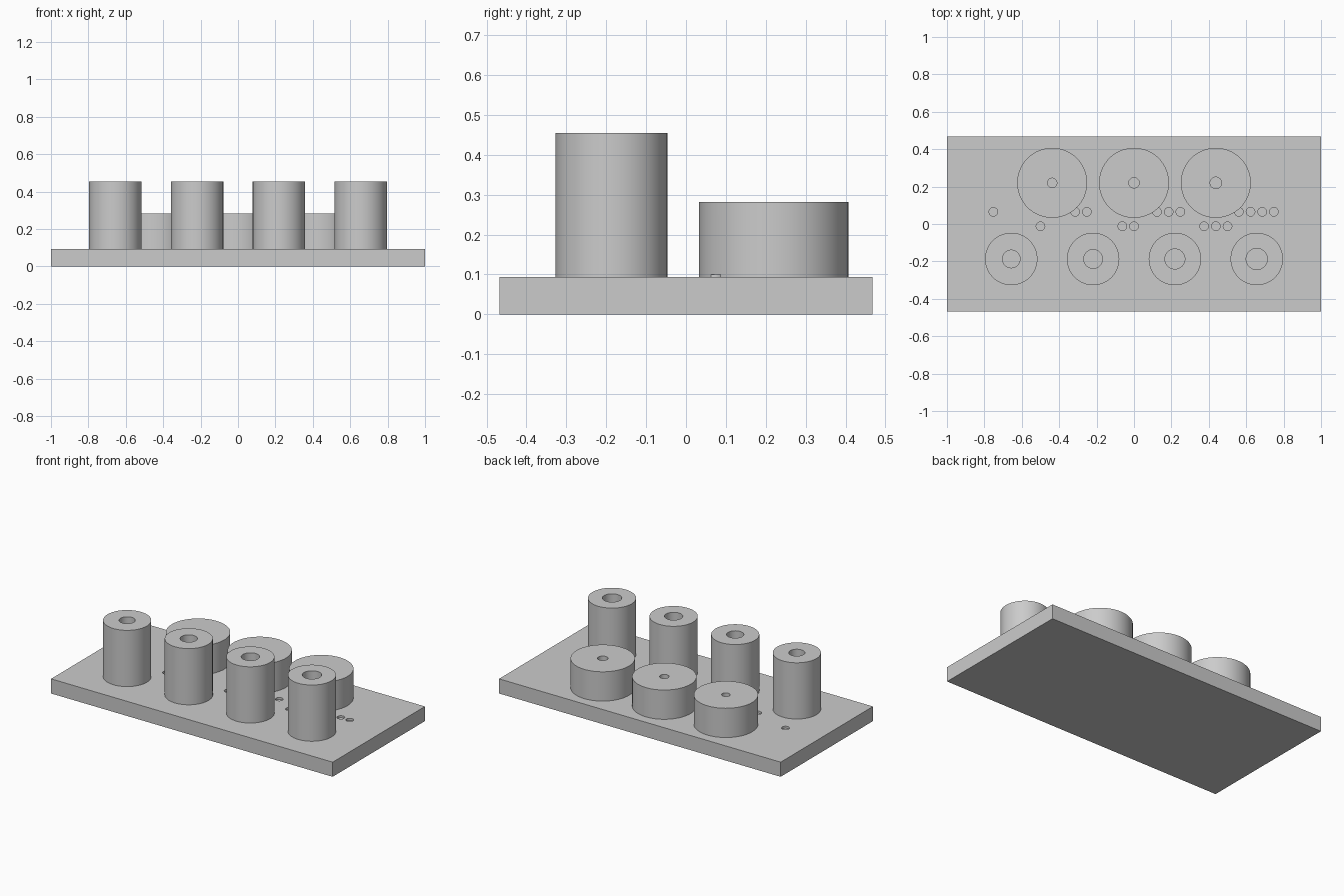
import bpy, bmesh, math

cube = bpy.data.objects.get("Cube")
if cube:
    bpy.data.objects.remove(cube, do_unlink=True)

PLATE_TOP = 0.094
SPACING = 0.4375

grey = bpy.data.materials.new("plain grey")
grey.use_nodes = True
grey.diffuse_color = (0.6, 0.6, 0.6, 1)
grey.node_tree.nodes["Principled BSDF"].inputs["Base Color"].default_value = (0.6, 0.6, 0.6, 1)


def finish(name, bm):
    bmesh.ops.recalc_face_normals(bm, faces=bm.faces)
    mesh = bpy.data.meshes.new(name)
    bm.to_mesh(mesh)
    bm.free()
    mesh.materials.append(grey)
    obj = bpy.data.objects.new(name, mesh)
    bpy.context.collection.objects.link(obj)
    return obj


def tube(name, x, y, radius, bore, top, sides=96):
    """Upright cylinder with a central bore down to the plate."""
    bm = bmesh.new()
    profile = [(radius, PLATE_TOP), (radius, top), (bore, top), (bore, PLATE_TOP)]
    rings = []
    for r, z in profile:
        angles = [math.tau * i / sides for i in range(sides)]
        rings.append([bm.verts.new((x + r * math.cos(a), y + r * math.sin(a), z)) for a in angles])
    for k, ring in enumerate(rings):
        nxt = rings[(k + 1) % len(rings)]
        for i in range(sides):
            j = (i + 1) % sides
            bm.faces.new((ring[i], ring[j], nxt[j], nxt[i]))
    return finish(name, bm)


# Base plate
bm = bmesh.new()
bmesh.ops.create_cube(bm, size=1)
bmesh.ops.scale(bm, vec=(2, 0.936, PLATE_TOP), verts=bm.verts)
bmesh.ops.translate(bm, vec=(0, 0, PLATE_TOP / 2), verts=bm.verts)
plate = finish("base_plate", bm)

# Tall posts in front, short drums behind, bores growing towards +x
posts = [tube(f"tall_post_{i + 1}", (i - 1.5) * SPACING, -0.187, 0.14, 0.047 + 0.0032 * i, 0.455)
         for i in range(4)]
drums = [tube(f"short_drum_{i + 1}", (i - 1) * SPACING, 0.22, 0.187, 0.025 + 0.0028 * i, 0.282)
         for i in range(3)]

# Counting dots: one more dimple for each step along a row
dots = [(-0.752 + SPACING * i + 0.0625 * k, 0.065) for i in range(4) for k in range(i + 1)]
dots += [(-0.5 + SPACING * i + 0.0625 * k, -0.012) for i in range(3) for k in range(i + 1)]
# Later groups keep a shared start spacing of the row
bm = bmesh.new()
for x, y in dots:
    made = bmesh.ops.create_cone(bm, cap_ends=True, segments=32, radius1=0.023, radius2=0.023, depth=0.019)
    bmesh.ops.translate(bm, vec=(x, y, 0.0905), verts=made["verts"])
cutter = finish("dot_cutter", bm)
cutter.hide_render = True

for obj in [plate] + drums:
    cut = obj.modifiers.new("dots", 'BOOLEAN')
    cut.operation = 'DIFFERENCE'
    cut.solver = 'EXACT'
    cut.object = cutter
    bpy.context.view_layer.objects.active = obj
    bpy.ops.object.modifier_apply(modifier=cut.name)
bpy.data.objects.remove(cutter, do_unlink=True)

# Smooth round walls with crisp rims
bpy.ops.object.select_all(action='DESELECT')
for obj in [plate] + posts + drums:
    obj.select_set(True)
bpy.context.view_layer.objects.active = plate
bpy.ops.object.shade_smooth_by_angle(angle=math.radians(30))
